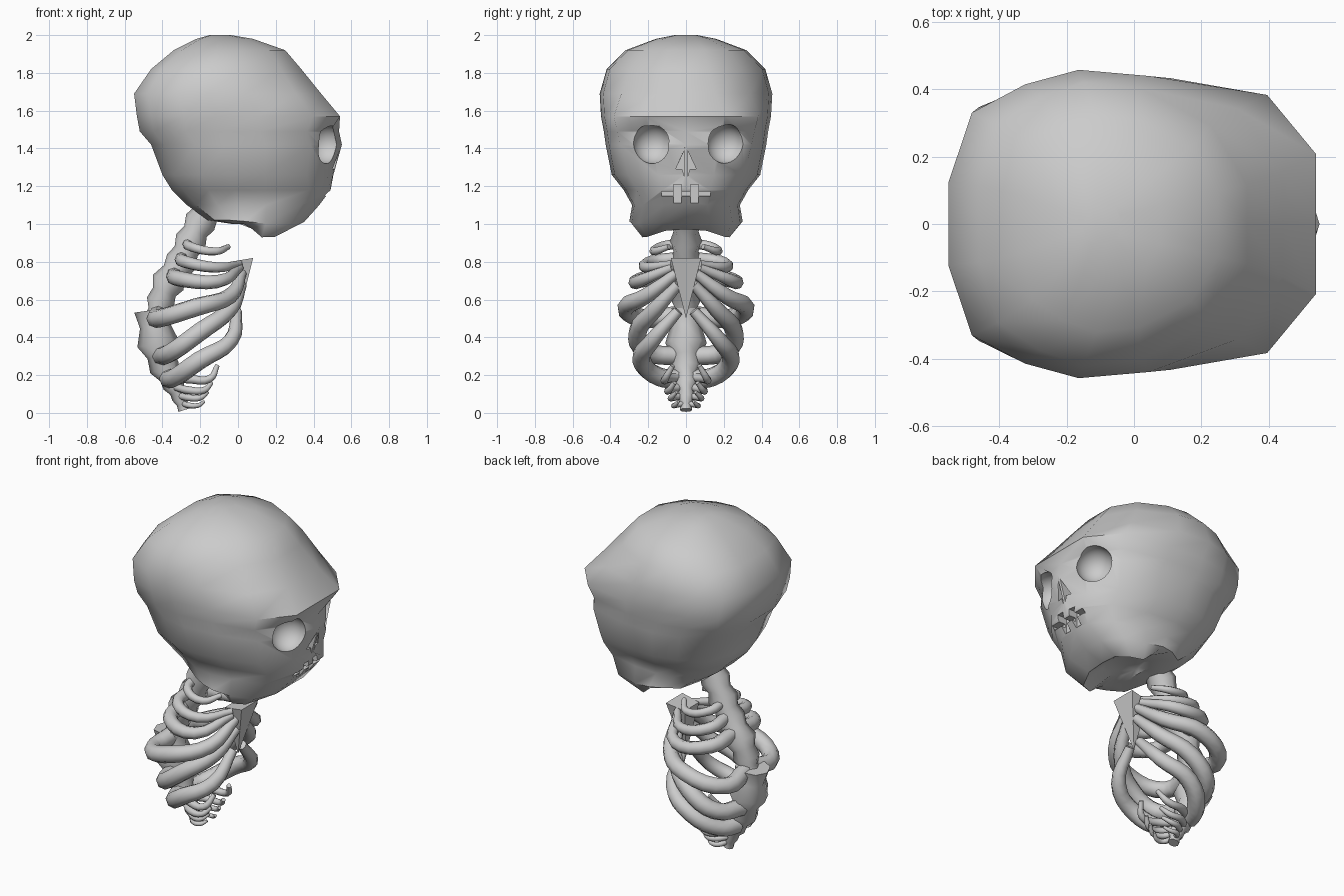
import bpy, bmesh, math
from mathutils import Vector

cube = bpy.data.objects.get("Cube")
if cube:
    bpy.data.objects.remove(cube, do_unlink=True)


def activate(obj):
    bpy.ops.object.select_all(action='DESELECT')
    obj.select_set(True)
    bpy.context.view_layer.objects.active = obj


def smooth(obj, angle=60):
    activate(obj)
    bpy.ops.object.shade_smooth_by_angle(angle=math.radians(angle))


def mesh_object(name, bm):
    bmesh.ops.recalc_face_normals(bm, faces=bm.faces)
    mesh = bpy.data.meshes.new(name)
    bm.to_mesh(mesh)
    bm.free()
    obj = bpy.data.objects.new(name, mesh)
    bpy.context.collection.objects.link(obj)
    return obj


def loft(name, rings):
    bm = bmesh.new()
    rows = [[bm.verts.new(p) for p in ring] for ring in rings]
    for a, b in zip(rows, rows[1:]):
        for i in range(len(a)):
            j = (i + 1) % len(a)
            bm.faces.new((a[i], a[j], b[j], b[i]))
    bm.faces.new(rows[0])
    bm.faces.new(rows[-1])
    return mesh_object(name, bm)


def tube(name, points, radii, kind='POLY'):
    """Tapered round tube through the points."""
    curve = bpy.data.curves.new(name, 'CURVE')
    curve.dimensions = '3D'
    curve.bevel_depth = 1
    curve.bevel_resolution = 2
    curve.resolution_u = 4
    curve.use_fill_caps = True
    spline = curve.splines.new(kind)
    pts = spline.bezier_points if kind == 'BEZIER' else spline.points
    pts.add(len(points) - 1)
    for p, co, r in zip(pts, points, radii):
        p.radius = r
        if kind == 'BEZIER':
            p.co = co
            p.handle_left_type = p.handle_right_type = 'AUTO'
        else:
            p.co = (*co, 1)
    obj = bpy.data.objects.new(name, curve)
    bpy.context.collection.objects.link(obj)
    activate(obj)
    bpy.ops.object.convert(target='MESH')
    smooth(obj)
    return obj


# Skull: horizontal slices sharing one outline (length fraction, width fraction)
OUTLINE = [(0, 0), (0, .27), (.07, .77), (.23, .93), (.39, 1),
           (.60, .96), (.865, .85), (1, .46), (1, 0)]
ROUNDING = [0, 0, .08, .04, 0, 0, .17, .2, 0]
RECESS = [0, 0, 0, 0, 0, 0, .03, .055, 0]
JAW_DROP = [0, 0, 0, 0, .03, .088, .085, .045, .035]


def skull_ring(z, back, front, width, rounding=0, recess=0, drop=0):
    half = [Vector((back + (front - back) * t - recess * c, width * (w - rounding * r), z - drop * d))
            for (t, w), r, c, d in zip(OUTLINE, ROUNDING, RECESS, JAW_DROP)]
    return half + [Vector((p.x, -p.y, p.z)) for p in half[-2:0:-1]]


SLICES = [
    (2.0, -.15, -.04, .06), (1.98, -.22, .08, .16, .5), (1.92, -.34, .25, .32, .8),
    (1.82, -.46, .335, .42, .9), (1.69, -.55, .44, .457, .6),
    (1.57, -.535, .54, .45), (1.49, -.52, .535, .435, .1, .9),
    (1.42, -.46, .55, .425, .2, 1), (1.26, -.40, .505, .393, .4, .6),
    (1.18, -.35, .49, .33, .4), (1.10, -.27, .43, .285, .3), (1.02, -.16, .35, .30, .1, 0, .2),
    (1.0, -.03, .23, .24, 0, 0, .8), (1.02, -.01, .16, .12),
]
skull = loft("skull", [skull_ring(*s) for s in SLICES])


# Cutters for the sockets, nose and teeth
def prism(name, outline, x0, x1):
    return loft(name, [[(x, y, z) for y, z in outline] for x in (x0, x1)])


def box_outline(y, z, hy, hz):
    return [(y - hy, z - hz), (y + hy, z - hz), (y + hy, z + hz), (y - hy, z + hz)]


cutters = [prism("mouth_slit", box_outline(0, 1.16, .13, .011), .44, .6)]
for s, eye_y in ((-1, -.18), (1, .21)):
    bm = bmesh.new()
    bmesh.ops.create_uvsphere(bm, u_segments=24, v_segments=16, radius=.105)
    bmesh.ops.translate(bm, verts=bm.verts, vec=(.465, eye_y, 1.425))
    cutters.append(mesh_object("socket_cutter", bm))
    nose = [(s * .008, 1.25), (s * .02, 1.29), (s * .055, 1.29), (s * .008, 1.39)]
    cutters.append(prism("nose_cutter", nose, .46, .6))
    cutters.append(prism("tooth_cutter", box_outline(s * .045, 1.16, .022, .05), .43, .6))

for c in cutters:
    c.hide_render = True
    activate(skull)
    mod = skull.modifiers.new("cut", 'BOOLEAN')
    mod.operation = 'DIFFERENCE'
    mod.solver = 'EXACT'
    mod.object = c
    bpy.ops.object.modifier_apply(modifier=mod.name)
    bpy.data.objects.remove(c, do_unlink=True)
smooth(skull, 50)


# Spine: two knobbly tubes, the lower one starting with a wide collar
def spine(name, stations):
    pts, radii = [], []
    for (x, z, r), nxt in zip(stations, stations[1:] + [None]):
        pts.append((x, 0, z))
        radii.append(r)
        if nxt:
            pts.append(((x + nxt[0]) / 2, 0, (z + nxt[1]) / 2))
            radii.append((r + nxt[2]) * .39)
    return tube(name, pts, radii)


spine("upper_spine", [(-.13, 1.12, .09), (-.20, 1.01, .085), (-.25, .91, .085),
                      (-.30, .80, .085), (-.37, .69, .09), (-.41, .59, .075),
                      (-.43, .50, .065)])
spine("lower_spine", [(-.45, .545, .1), (-.425, .37, .11),
                      (-.39, .24, .08), (-.34, .15, .06), (-.305, .08, .045),
                      (-.285, .015, .032)])

# Ribs: thickness, then root, bends and tip on the left side
RIBS = [
    (.026, (-.27, .03, .90), (-.25, .13, .88), (-.12, .165, .855), (-.05, .09, .88)),
    (.034, (-.30, .03, .82), (-.28, .18, .80), (-.12, .21, .77), (.01, .07, .79)),
    (.042, (-.34, .03, .73), (-.31, .21, .71), (-.11, .255, .695), (.01, .07, .77)),
    (.049, (-.42, .03, .52), (-.42, .22, .50), (-.22, .315, .56), (-.04, .21, .62), (.02, .05, .74)),
    (.05, (-.41, .03, .30), (-.345, .21, .325), (-.20, .255, .43), (-.04, .16, .55), (.02, .04, .68)),
    (.05, (-.37, .03, .18), (-.33, .14, .19), (-.20, .235, .28), (-.04, .18, .38), (-.005, .04, .54)),
    (.024, (-.37, .02, .19), (-.26, .10, .18), (-.15, .11, .18), (-.11, .07, .25)),
    (.021, (-.34, .02, .14), (-.26, .09, .12), (-.18, .09, .12), (-.14, .06, .16)),
    (.018, (-.31, .02, .09), (-.26, .07, .08), (-.20, .08, .08), (-.16, .05, .11)),
    (.015, (-.29, .01, .05), (-.26, .06, .04), (-.21, .06, .04), (-.18, .04, .06)),
]
for i, (r, *path) in enumerate(RIBS, 1):
    taper = [r] * (len(path) - 2) + [r * .85, r * .55]
    for side, s in (("left", 1), ("right", -1)):
        tube(f"{side}_rib_{i}", [(x, s * y, z) for x, y, z in path], taper, 'BEZIER')

# Breastbone: inverted pyramid
bm = bmesh.new()
top = [bm.verts.new(p) for p in ((.08, -.08, .82), (.08, .08, .82), (-.04, .07, .80), (-.04, -.07, .80))]
tip = bm.verts.new((0, 0, .5))
bm.faces.new(top)
for i in range(4):
    bm.faces.new((top[i], top[(i + 1) % 4], tip))
mesh_object("breastbone", bm)
